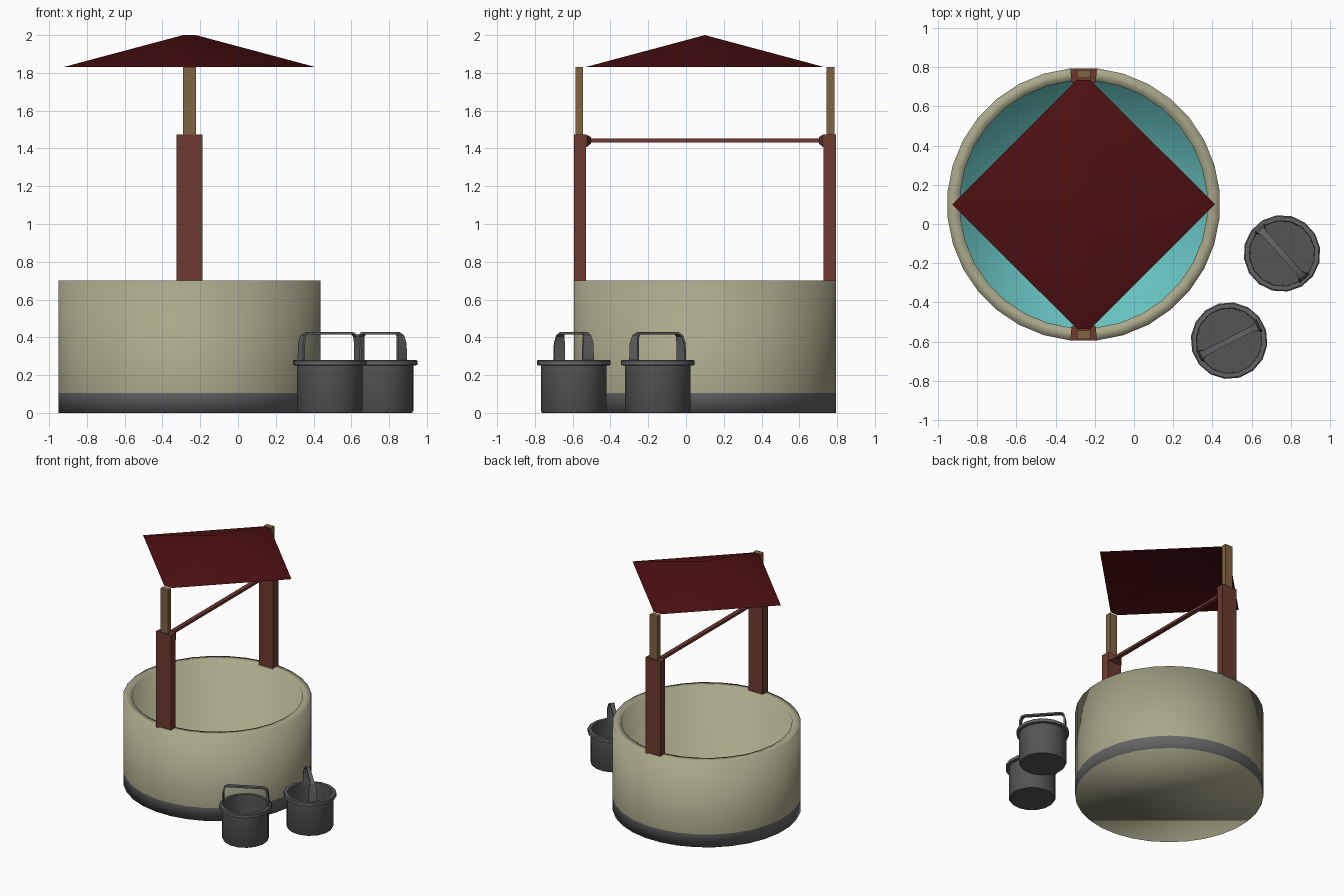
import bpy, bmesh, math
from mathutils import Matrix, Vector

if "Cube" in bpy.data.objects:
    bpy.data.objects.remove(bpy.data.objects["Cube"])

CX, CY = -0.257, 0.10          # well centre
RO, RI, SIDES = 0.697, 0.632, 32


def mat(name, r, g, b):
    m = bpy.data.materials.new(name)
    m.diffuse_color = (r, g, b, 1)
    m.use_nodes = True
    m.node_tree.nodes["Principled BSDF"].inputs["Base Color"].default_value = m.diffuse_color
    return m


STONE = mat("pale_stone", 0.40, 0.39, 0.255)
BASE = mat("base_grey", 0.13, 0.13, 0.135)
WATER = mat("water_teal", 0.14, 0.56, 0.55)
POST = mat("red_brown_wood", 0.155, 0.042, 0.031)
WOOD = mat("light_wood", 0.22, 0.125, 0.055)
ROOF = mat("dark_red_roof", 0.075, 0.005, 0.006)
METAL = mat("bucket_grey", 0.09, 0.09, 0.09)
TRIM = mat("bucket_trim_grey", 0.125, 0.125, 0.13)


def finish(name, bm, mats, loc=(0, 0, 0), rot=0, angle=40, closed=True):
    if closed:
        bmesh.ops.recalc_face_normals(bm, faces=bm.faces)
    me = bpy.data.meshes.new(name)
    bm.to_mesh(me)
    bm.free()
    for m in mats:
        me.materials.append(m)
    ob = bpy.data.objects.new(name, me)
    bpy.context.collection.objects.link(ob)
    ob.location = loc
    ob.rotation_euler.z = rot
    bpy.ops.object.select_all(action='DESELECT')
    ob.select_set(True)
    bpy.context.view_layer.objects.active = ob
    if angle is None:
        bpy.ops.object.shade_smooth()
    else:
        bpy.ops.object.shade_smooth_by_angle(angle=math.radians(angle))
    return ob


def lathe(profile, seg_mats, cap_mats, n):
    """Spin (radius, z) points about z and cap both ends with flat discs."""
    bm = bmesh.new()
    rings = []
    for r, z in profile:
        rings.append([bm.verts.new((r * math.cos((i + .5) * math.tau / n),
                                    r * math.sin((i + .5) * math.tau / n), z))
                      for i in range(n)])
    for a, b, m in zip(rings, rings[1:], seg_mats):
        for i in range(n):
            j = (i + 1) % n
            bm.faces.new((a[i], a[j], b[j], b[i])).material_index = m
    bm.faces.new(rings[0]).material_index = cap_mats[0]
    bm.faces.new(rings[-1]).material_index = cap_mats[1]
    return bm


def loft(sections):
    """Join four-point sections into a closed solid."""
    bm = bmesh.new()
    rings = [[bm.verts.new(p) for p in s] for s in sections]
    for a, b in zip(rings, rings[1:]):
        for i in range(4):
            j = (i + 1) % 4
            bm.faces.new((a[i], a[j], b[j], b[i]))
    bm.faces.new(rings[0])
    bm.faces.new(rings[-1])
    return bm


def box(x, y0, y1, z0, z1):
    return loft([[(-x, y0, z), (x, y0, z), (x, y1, z), (-x, y1, z)]
                 for z in (z0, z1)])


# Round well wall with grey foot band and water inside
bm = lathe([(RO, 0), (RO, .105), (RO, .70), (RI, .70), (RI, .07)],
           [1, 0, 0, 0], [0, 2], SIDES)
finish("well_wall", bm, [STONE, BASE, WATER], (CX, CY, 0), angle=None)

# Posts rise from one rim segment on each side
h = math.pi / SIDES
xo, yo, xi, yi = RO * math.sin(h), RO * math.cos(h), RI * math.sin(h), RI * math.cos(h)
for side, rot in (("back", 0), ("front", math.pi)):
    loc = (CX, CY, 0)
    bm = loft([[(-xo, yo, z), (xo, yo, z), (xi, yi, z), (-xi, yi, z)]
               for z in (.69, 1.475)])
    finish(side + "_post", bm, [POST], loc, rot)
    # tapered bracket holding the crossbar
    bm = loft([[(-w, y, z0), (w, y, z0), (w, y, z1), (-w, y, z1)]
               for w, y, z0, z1 in ((xi, yi + .005, 1.405, 1.474),
                                    (xi, yi - .005, 1.408, 1.472),
                                    (.025, yi - .025, 1.425, 1.46))])
    finish(side + "_bracket", bm, [POST], loc, rot)
    # light wood upright carrying the roof
    finish(side + "_roof_upright", box(.034, .644, .686, 1.47, 1.83), [WOOD], loc, rot)

# Crossbar
finish("crossbar", box(.017, -yi + .01, yi - .01, 1.432, 1.452), [POST], (CX, CY, 0))

# Roof: open diamond sheet with a short ridge
bm = bmesh.new()
e = .034
w, n1, n2, ea, s2, s1 = [bm.verts.new((x, y, 1.83)) for x, y in (
    (-.67, 0), (-e, .635), (e, .635), (.67, 0), (e, -.635), (-e, -.635))]
ta, tb = bm.verts.new((-e, 0, 2.0)), bm.verts.new((e, 0, 2.0))
for f in ((w, s1, ta), (s1, s2, tb, ta), (s2, ea, tb),
          (ea, n2, tb), (n2, n1, ta, tb), (n1, w, ta)):
    bm.faces.new(f)
finish("roof", bm, [ROOF], (CX, CY, 0), angle=60, closed=False)

# Buckets with rolled rim and strap handle
half = [(.168, .265, .033), (.166, .37, .030), (.156, .408, .022), (.135, .421, .015)]
path = [(-s, z, w) for s, z, w in half] + half[::-1]
T = .006
for name, x, y, rot in (("right_bucket", .755, -.15, -48), ("front_bucket", .485, -.595, 27)):
    rot = math.radians(rot)
    bm = lathe([(.168, 0), (.175, .012), (.175, .25), (.196, .253), (.196, .276),
                (.19, .281), (.168, .281), (.165, .02)],
               [0, 0, 1, 1, 1, 1, 0], [0, 0], 16)
    finish(name, bm, [METAL, TRIM], (x, y, 0), rot)
    secs = []
    for i, (s, z, wd) in enumerate(path):
        a, b = path[max(i - 1, 0)], path[min(i + 1, len(path) - 1)]
        d = Vector((b[0] - a[0], b[1] - a[1])).normalized()
        nx, nz = -d.y * T, d.x * T
        secs.append([(s + nx, -wd, z + nz), (s + nx, wd, z + nz),
                     (s - nx, wd, z - nz), (s - nx, -wd, z - nz)])
    finish(name + "_handle", loft(secs), [TRIM], (x, y, 0), rot)
